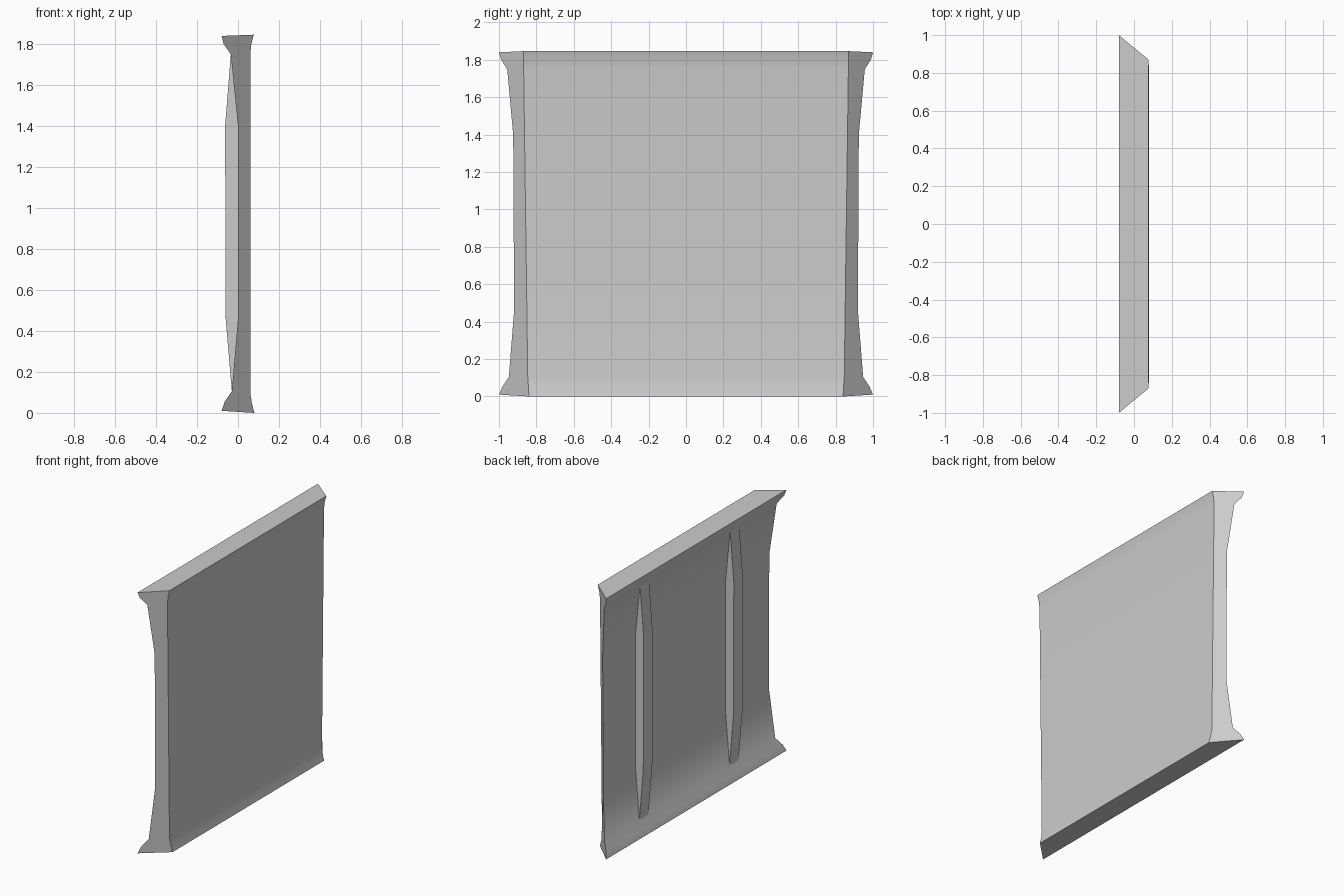
import bpy, bmesh
from math import radians

if "Cube" in bpy.data.objects:
    bpy.data.objects.remove(bpy.data.objects["Cube"])


def loft(name, ring_a, ring_b):
    """Closed solid between two matching end outlines."""
    bm = bmesh.new()
    a = [bm.verts.new(p) for p in ring_a]
    b = [bm.verts.new(p) for p in ring_b]
    n = len(a)
    for i in range(n):
        j = (i + 1) % n
        bm.faces.new((a[i], a[j], b[j], b[i]))
    bm.faces.new(a[::-1])
    bm.faces.new(b)
    bmesh.ops.recalc_face_normals(bm, faces=bm.faces)
    mesh = bpy.data.meshes.new(name)
    bm.to_mesh(mesh)
    bm.free()
    ob = bpy.data.objects.new(name, mesh)
    bpy.context.collection.objects.link(ob)
    bpy.ops.object.select_all(action='DESELECT')
    ob.select_set(True)
    bpy.context.view_layer.objects.active = ob
    bpy.ops.object.shade_smooth_by_angle(angle=radians(38))
    return ob


# Wall panel: moulded cross-section (x, z) with half length (y) giving mitred ends
section = [
    (-0.08, 0.01, 1.0), (-0.065, 0.055, 0.98), (-0.03, 0.105, 0.947),
    (0.0, 0.46, 0.919), (0.0, 1.4, 0.924), (-0.035, 1.75, 0.956),
    (-0.07, 1.80, 0.988), (-0.08, 1.84, 1.0),
    (0.077, 1.846, 0.87), (0.065, 1.80, 0.869), (0.06, 1.75, 0.868),
    (0.06, 0.10, 0.846), (0.067, 0.05, 0.842), (0.08, 0.0, 0.84),
]
loft("wall_panel", [(x, -y, z) for x, z, y in section],
     [(x, y, z) for x, z, y in section])

# Two bowed ribs on the outer face, rooted inside the wall
rib = [(-0.03, 0.105), (-0.06, 0.46), (-0.063, 1.4), (-0.035, 1.75),
       (0.03, 1.70), (0.03, 0.15)]
for i, yc in enumerate((-0.49, 0.51)):
    loft(f"wall_rib_{i + 1}", [(x, yc - 0.05, z) for x, z in rib],
         [(x, yc + 0.05, z) for x, z in rib])
